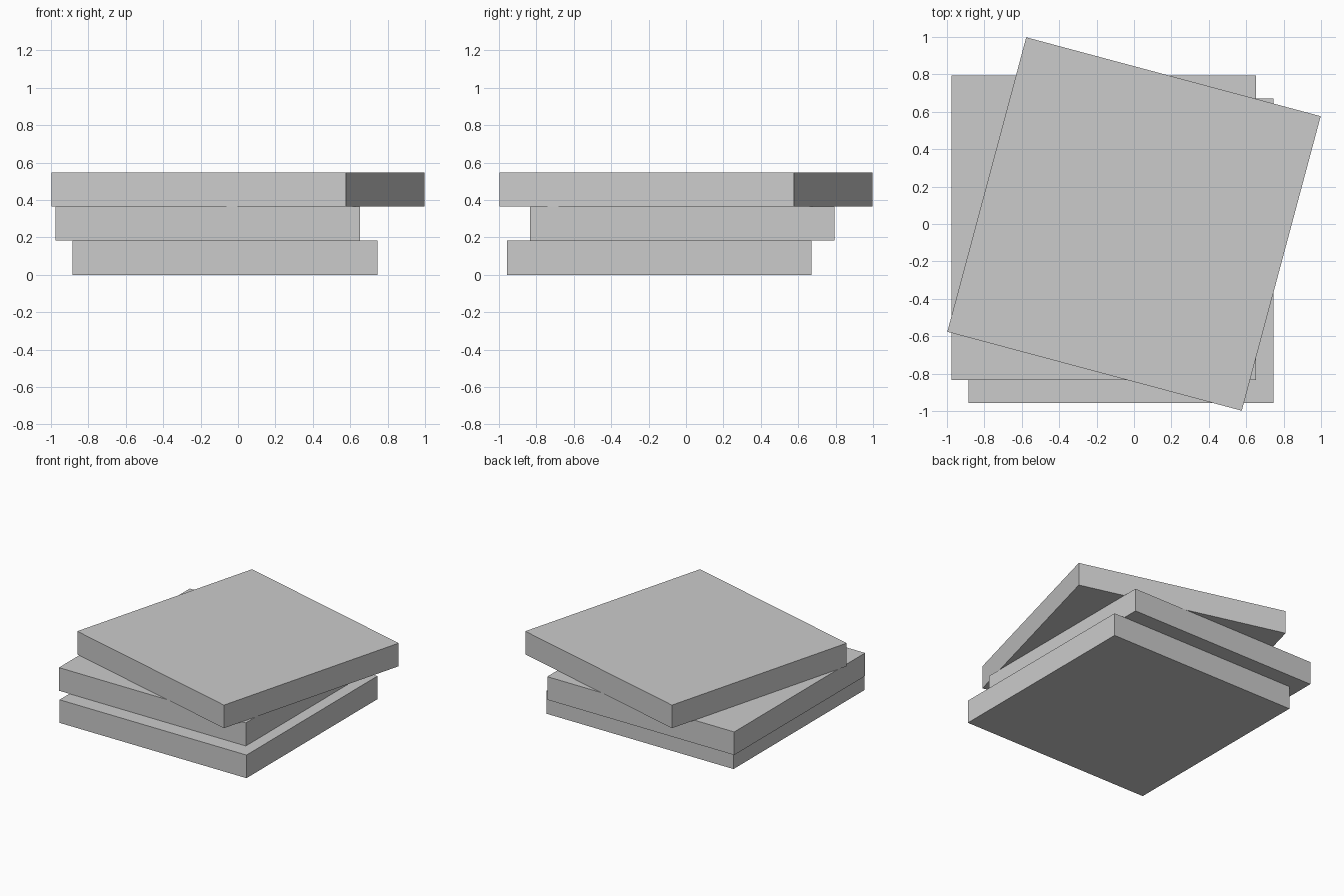
import bpy
from math import radians

cube = bpy.data.objects.get("Cube")
if cube:
    bpy.data.objects.remove(cube, do_unlink=True)

SIDE = 1.63
THICK = 0.182

grey = bpy.data.materials.new("light_grey")
grey.use_nodes = True
colour = (0.6, 0.6, 0.6, 1)
grey.diffuse_color = colour
grey.node_tree.nodes["Principled BSDF"].inputs["Base Color"].default_value = colour


def slab(name, level, x, y, turn=0):
    """Square slab at a stack level, turned about its own centre."""
    bpy.ops.mesh.primitive_cube_add(
        size=1, location=(x, y, (level + 0.5) * THICK), rotation=(0, 0, radians(turn)))
    obj = bpy.context.object
    obj.name = name
    obj.scale = (SIDE, SIDE, THICK)
    bpy.ops.object.transform_apply(location=False, rotation=False, scale=True)
    obj.data.materials.append(grey)
    return obj


# Loose stack of three slabs, the top one twisted
slab("bottom_slab", 0, -0.07, -0.143)
slab("middle_slab", 1, -0.162, -0.02)
slab("top_slab", 2, 0, 0, turn=-15)
